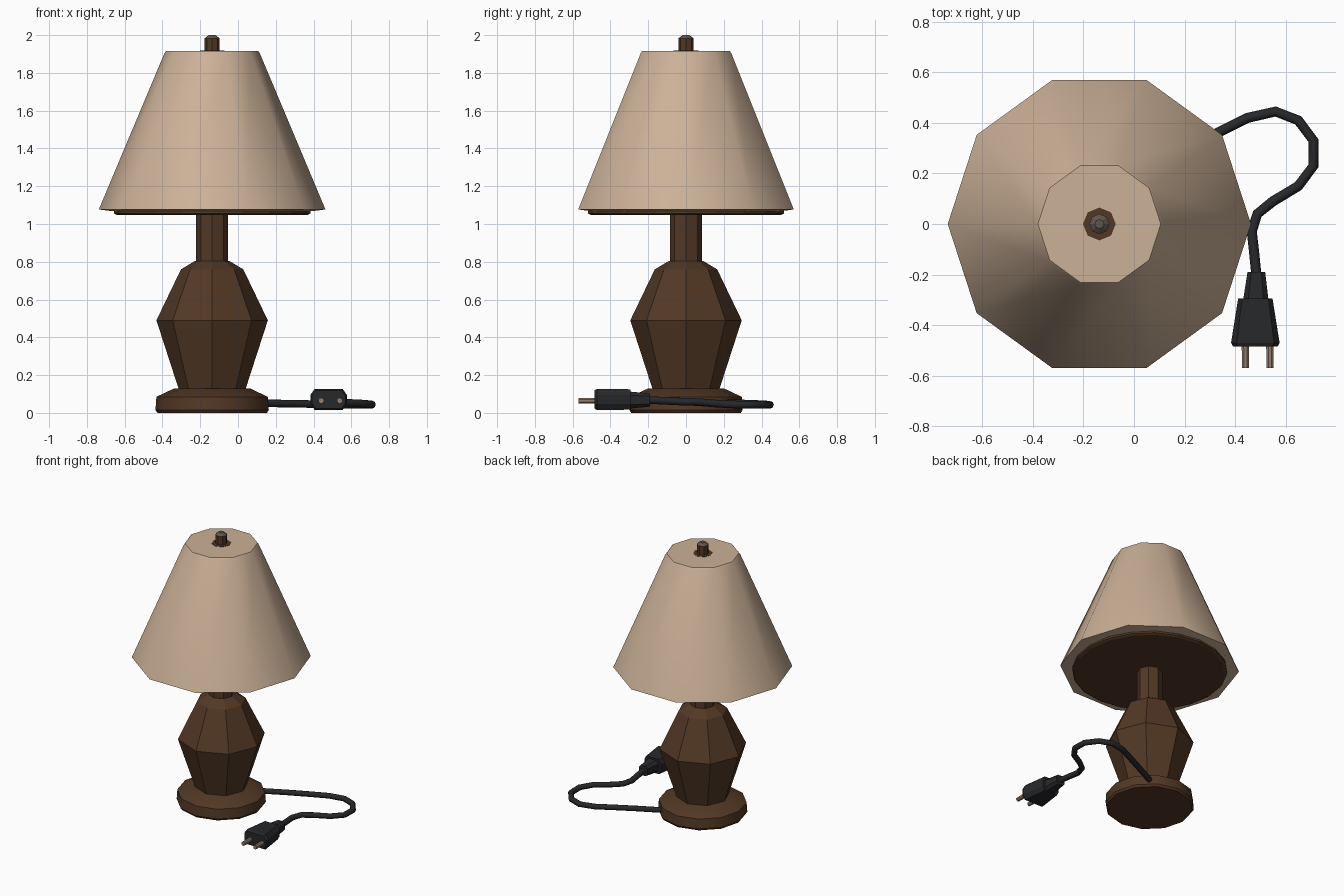
import bpy, bmesh, math
from mathutils import Vector

if "Cube" in bpy.data.objects:
    bpy.data.objects.remove(bpy.data.objects["Cube"])

CX = -0.137  # lamp axis


def material(name, rgb):
    m = bpy.data.materials.new(name)
    m.diffuse_color = (*rgb, 1)
    m.use_nodes = True
    m.node_tree.nodes["Principled BSDF"].inputs["Base Color"].default_value = m.diffuse_color
    return m


CREAM = material("cream_fabric", (0.60, 0.44, 0.31))
BROWN = material("dark_brown_wood", (0.085, 0.040, 0.018))
BLACK = material("black_rubber", (0.020, 0.021, 0.024))
METAL = material("prong_metal", (0.30, 0.21, 0.155))
TIP = material("finial_tip_grey", (0.12, 0.09, 0.075))


def skin(name, rings, mat, smooth=None):
    """Join rings of points into a closed, capped mesh."""
    bm = bmesh.new()
    vs = [[bm.verts.new(p) for p in r] for r in rings]
    n = len(vs[0])
    for a, b in zip(vs, vs[1:]):
        for i in range(n):
            j = (i + 1) % n
            bm.faces.new((a[i], a[j], b[j], b[i]))
    bm.faces.new(vs[0][::-1])
    bm.faces.new(vs[-1])
    bmesh.ops.recalc_face_normals(bm, faces=bm.faces)
    me = bpy.data.meshes.new(name)
    bm.to_mesh(me)
    bm.free()
    me.materials.append(mat)
    if smooth:
        me.shade_smooth()
        me.set_sharp_from_angle(angle=math.radians(smooth))
    ob = bpy.data.objects.new(name, me)
    bpy.context.collection.objects.link(ob)
    return ob


def lathe(name, profile, sides, mat, smooth=None):
    rings = [[(CX + r * math.cos(2 * math.pi * i / sides),
               r * math.sin(2 * math.pi * i / sides), z) for i in range(sides)]
             for r, z in profile]
    return skin(name, rings, mat, smooth)


def octo(x, y, z, hx, hz, kx, kz):
    """Chamfered rectangle facing y."""
    pts = [(hx, kz), (kx, hz), (-kx, hz), (-hx, kz),
           (-hx, -kz), (-kx, -hz), (kx, -hz), (hx, -kz)]
    return [(x + a, y, z + b) for a, b in pts]


# Wooden stand
lathe("base", [(0.29, 0), (0.30, 0.015), (0.295, 0.085), (0.20, 0.13)], 12, BROWN, 35)
lathe("body", [(0.175, 0.12), (0.295, 0.49), (0.165, 0.76), (0.09, 0.805)], 8, BROWN)
lathe("post", [(0.085, 0.78), (0.085, 1.07)], 8, BROWN)

# Shade, its brown underside and the top fittings
lathe("shade", [(0.53, 1.068), (0.60, 1.077), (0.252, 1.905), (0.243, 1.917)],
      10, CREAM, 40)
lathe("shade_underside", [(0.505, 1.048), (0.52, 1.056), (0.52, 1.075)], 20, BROWN)
lathe("collar", [(0.065, 1.90), (0.065, 1.919)], 8, BROWN)
lathe("finial", [(0.04, 1.91), (0.04, 1.983)], 8, BROWN)
lathe("finial_tip", [(0.04, 1.983), (0.018, 2.0)], 8, TIP)

# Cord
path = [(0.05, 0.22, 0.05), (0.20, 0.295, 0.05), (0.33, 0.36, 0.048), (0.45, 0.42, 0.045),
        (0.56, 0.445, 0.043), (0.65, 0.41, 0.043), (0.71, 0.33, 0.043),
        (0.71, 0.23, 0.045), (0.65, 0.15, 0.05), (0.55, 0.09, 0.055),
        (0.488, 0.04, 0.058), (0.466, -0.03, 0.06), (0.475, -0.11, 0.064),
        (0.484, -0.20, 0.068)]
path = [Vector(p) for p in path]
rings = []
for i, p in enumerate(path):
    t = (path[min(i + 1, len(path) - 1)] - path[max(i - 1, 0)]).normalized()
    u = t.cross(Vector((0, 0, 1))).normalized()
    v = u.cross(t)
    rings.append([p + 0.02 * (u * math.cos(a) + v * math.sin(a))
                  for a in (k * math.pi / 4 for k in range(8))])
skin("cord", rings, BLACK, 50)

# Plug
skin("plug_neck", [octo(0.484, -0.19, 0.068, 0.035, 0.035, 0.02, 0.02),
                   octo(0.482, -0.30, 0.068, 0.05, 0.045, 0.03, 0.025)], BLACK)
skin("plug_body", [octo(0.48, -0.295, 0.071, 0.068, 0.054, 0.052, 0.025),
                   octo(0.48, -0.47, 0.071, 0.096, 0.056, 0.074, 0.025),
                   octo(0.48, -0.485, 0.071, 0.088, 0.048, 0.068, 0.022)], BLACK)
for side, x in (("left", 0.441), ("right", 0.538)):
    skin(side + "_prong", [octo(x, -0.47, 0.065, 0.015, 0.015, 0.007, 0.007),
                           octo(x, -0.57, 0.065, 0.014, 0.014, 0.006, 0.006)], METAL)
